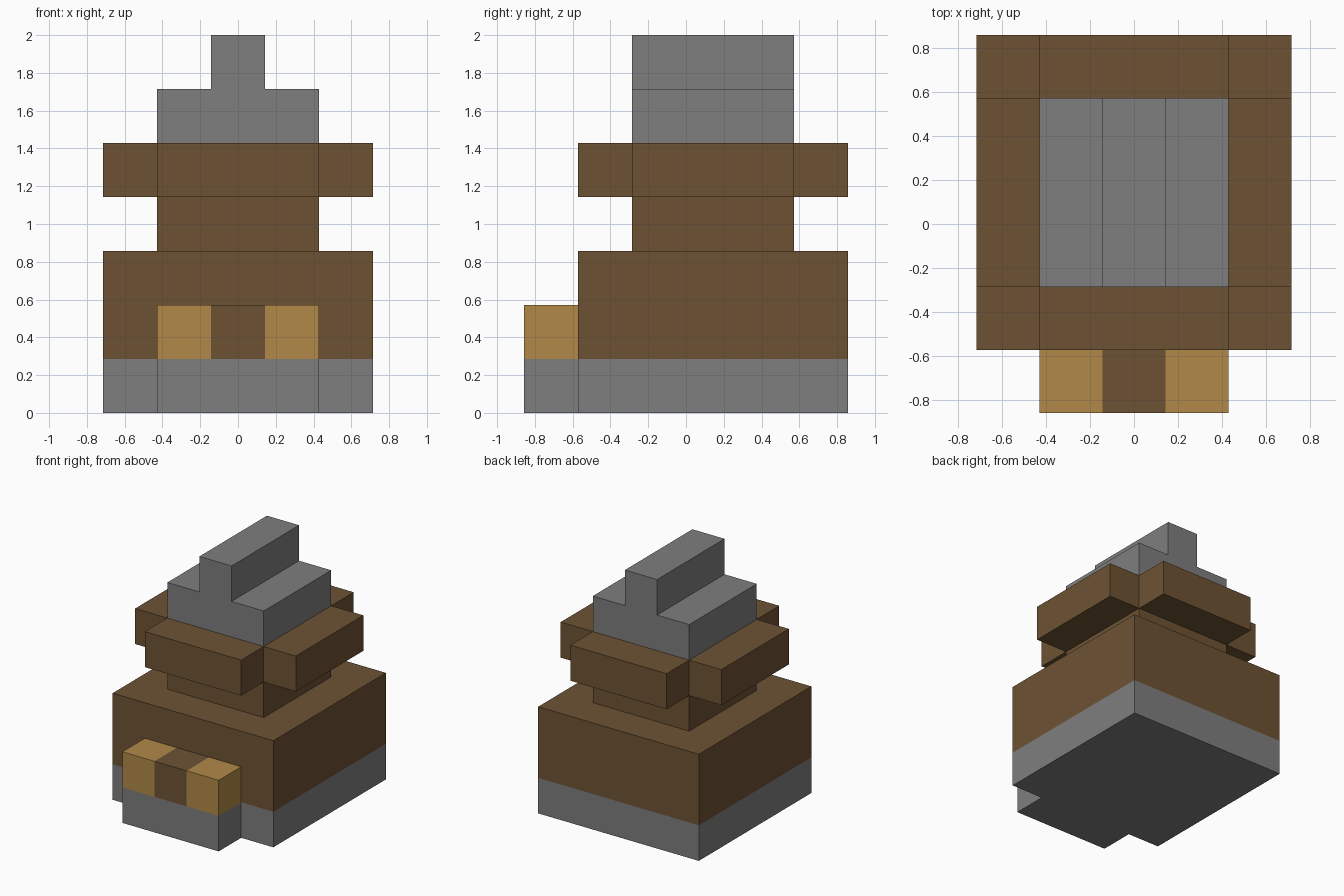
import bpy
import bmesh
from mathutils import Vector

U = 2 / 7  # one building block

cube = bpy.data.objects.get("Cube")
if cube:
    bpy.data.objects.remove(cube, do_unlink=True)


def material(name, rgb):
    mat = bpy.data.materials.new(name)
    mat.use_nodes = True
    color = (*rgb, 1)
    mat.diffuse_color = color
    mat.node_tree.nodes["Principled BSDF"].inputs["Base Color"].default_value = color
    return mat


stone = material("grey stone", (0.21, 0.21, 0.21))
wood = material("brown wood", (0.152, 0.086, 0.034))
gold = material("golden wood", (0.445, 0.250, 0.064))


def mirrored(half):
    """Complete a right-hand outline with its mirror image across x = 0."""
    return half + [(-x, v) for x, v in reversed(half)]


def prism(name, outline, start, end, mat, upright=False):
    """Extrude an outline upwards, or along y when upright (sizes in blocks)."""
    bm = bmesh.new()
    if upright:
        points = [Vector((x, start, z)) for x, z in outline]
        push = Vector((0, end - start, 0))
    else:
        points = [Vector((x, y, start)) for x, y in outline]
        push = Vector((0, 0, end - start))
    face = bm.faces.new([bm.verts.new(p * U) for p in points])
    out = bmesh.ops.extrude_face_region(bm, geom=[face], use_keep_orig=True)
    moved = [g for g in out["geom"] if isinstance(g, bmesh.types.BMVert)]
    bmesh.ops.translate(bm, verts=moved, vec=push * U)
    bmesh.ops.recalc_face_normals(bm, faces=bm.faces)
    mesh = bpy.data.meshes.new(name)
    bm.to_mesh(mesh)
    bm.free()
    mesh.materials.append(mat)
    obj = bpy.data.objects.new(name, mesh)
    bpy.context.collection.objects.link(obj)
    return obj


def rect(x0, x1, y0, y1):
    return [(x0, y0), (x1, y0), (x1, y1), (x0, y1)]


# Stone foundation with the porch step at the front
prism("foundation", mirrored([(1.5, -3), (1.5, -2), (2.5, -2), (2.5, 3)]), 0, 1, stone)

# Main hall and narrower upper storey
prism("main_hall", rect(-2.5, 2.5, -2, 3), 1, 3, wood)
prism("upper_storey", rect(-1.5, 1.5, -1, 2), 3, 4, wood)

# Porch: golden posts beside a brown door block
for name, x, mat in (("right_post", -1, gold), ("door_block", 0, wood), ("left_post", 1, gold)):
    prism(name, rect(x - 0.5, x + 0.5, -3, -2), 1, 2, mat)

# Cross-shaped overhanging gallery
gallery = mirrored([(1.5, -2), (1.5, -1), (2.5, -1), (2.5, 2), (1.5, 2), (1.5, 3)])
prism("gallery", gallery, 4, 5, wood)

# Stepped stone roof running front to back
prism("roof", mirrored([(1.5, 5), (1.5, 6), (0.5, 6), (0.5, 7)]), -1, 2, stone, upright=True)
